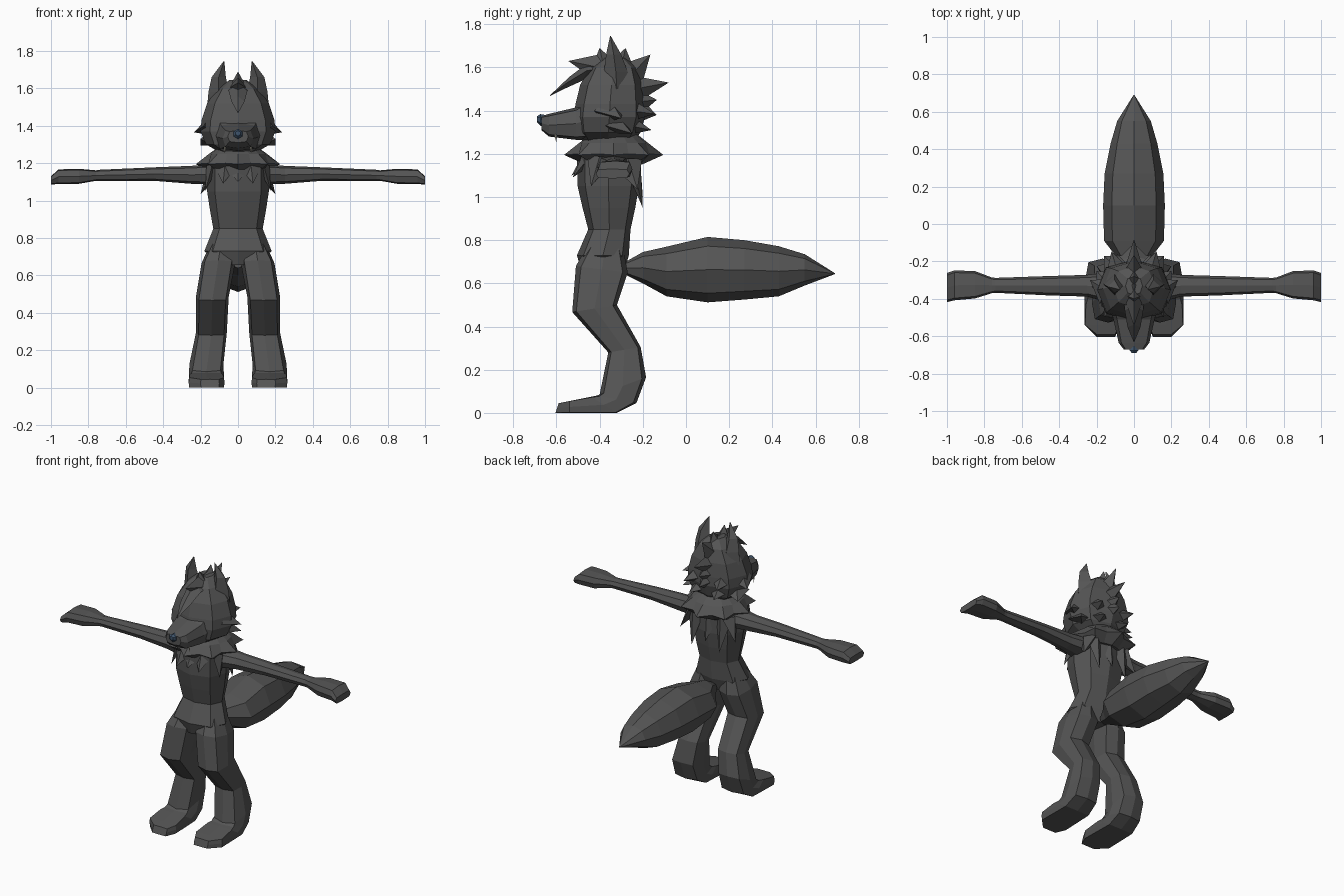
import bpy, bmesh
from math import sin, cos, pi
from mathutils import Vector as V


def material(name, rgb):
    m = bpy.data.materials.new(name)
    m.diffuse_color = (*rgb, 1)
    return m


FUR = material("dark_fur", (0.09, 0.09, 0.09))
NOSE = material("nose_blue", (0.05, 0.09, 0.15))
TOOTH = material("tooth", (0.75, 0.72, 0.6))


def finish(name, bm, mirror=False, mat=FUR):
    bmesh.ops.recalc_face_normals(bm, faces=bm.faces[:])
    me = bpy.data.meshes.new(name)
    bm.to_mesh(me)
    bm.free()
    me.materials.append(mat)
    ob = bpy.data.objects.new(name, me)
    bpy.context.collection.objects.link(ob)
    if mirror:
        ob.modifiers.new("mirror", 'MIRROR').use_mirror_merge = False
    return ob


def bridge(bm, rings):
    """Skin a list of point rings and cap both ends."""
    vs = [[bm.verts.new(p) for p in r] for r in rings]
    n = len(vs[0])
    for a, b in zip(vs, vs[1:]):
        for i in range(n):
            j = (i + 1) % n
            bm.faces.new((a[i], a[j], b[j], b[i]))
    bm.faces.new(vs[0])
    bm.faces.new(vs[-1])


def section(c, u, v, n=8, k=0.75):
    """Ring around c; k sets how boxy the diagonals are."""
    c, u, v = V(c), V(u), V(v)
    pts = []
    for i in range(n):
        a = 2 * pi * i / n
        s = k / 0.7071 if n == 8 and i % 2 else 1
        pts.append(c + u * cos(a) * s + v * sin(a) * s)
    return pts


def loft(name, rings, mirror=False, mat=FUR):
    bm = bmesh.new()
    bridge(bm, rings)
    return finish(name, bm, mirror, mat)


def spikes(name, rows, mirror=False, mat=FUR):
    """Four-sided fur spikes: base, tip, half width, half thickness, width direction."""
    bm = bmesh.new()
    for base, tip, w, t, side in rows:
        d = (V(tip) - V(base)).normalized()
        s = V(side)
        s = (s - d * s.dot(d)).normalized()
        ring = [bm.verts.new(p) for p in section(base, s * w, d.cross(s) * t, 4)]
        top = bm.verts.new(tip)
        for i in range(4):
            bm.faces.new((ring[i], ring[(i + 1) % 4], top))
        bm.faces.new(ring)
    return finish(name, bm, mirror, mat)


X, Y, Z = (1, 0, 0), (0, 1, 0), (0, 0, 1)


def upright(rows, k=0.75):
    return [section((0, y, z), (0, -ry, 0), (rx, 0, 0), 8, k) for z, y, rx, ry in rows]


# torso: z, y, half width, half depth
loft("torso", upright([(1.28, -.36, .10, .10), (1.2, -.36, .165, .145), (1.05, -.36, .165, .142),
                       (.95, -.357, .15, .122), (.85, -.355, .132, .098), (.73, -.385, .18, .12),
                       (.655, -.385, .09, .10)]))

# legs and feet: front y, z, back y, z, inner x, outer x, boxiness
leg = [(-.46, .77, -.29, .76, .03, .15, .75), (-.51, .68, -.27, .65, .015, .195, .8),
       (-.527, .467, -.32, .50, .05, .225, .82), (-.36, .28, -.21, .305, .06, .225, .82),
       (-.40, .085, -.185, .165, .078, .26, .82), (-.415, .08, -.23, .045, .075, .262, .85),
       (-.44, .075, -.32, 0, .075, .264, .93), (-.54, .055, -.54, 0, .072, .264, .97),
       (-.59, .045, -.605, 0, .10, .20, .97)]
loft("leg", [section(((a + b) / 2, (fy + by) / 2, (fz + bz) / 2), (0, (fy - by) / 2, (fz - bz) / 2),
                     ((b - a) / 2, 0, 0), 8, k) for fy, fz, by, bz, a, b, k in leg], mirror=True)

# arms and mitten hands: x, y, z, half depth, half height, boxiness
arm = [(.12, -.34, 1.14, .085, .055, .75), (.25, -.33, 1.138, .058, .048, .75),
       (.45, -.33, 1.142, .052, .036, .75), (.74, -.328, 1.135, .04, .03, .75),
       (.76, -.328, 1.134, .042, .028, .8), (.85, -.325, 1.13, .073, .04, .85),
       (.96, -.328, 1.128, .08, .039, .85), (1.0, -.34, 1.108, .078, .022, .85)]
loft("arm", [section((x, y, z), (0, ry, 0), (0, 0, rz), 8, k) for x, y, z, ry, rz, k in arm], mirror=True)

# tail: y, bottom z, top z, half width
tail = [(-.28, .64, .70, .03), (-.20, .60, .745, .075), (-.09, .54, .77, .16), (.10, .512, .815, .165),
        (.27, .525, .80, .157), (.43, .54, .772, .125), (.55, .59, .735, .09), (.69, .643, .647, .002)]
loft("tail", [section((0, y, (a + b) / 2), (0, 0, (b - a) / 2), (w, 0, 0), 8, .72) for y, a, b, w in tail])

# head: skull, then snout as y, bottom z, top z, half width
loft("skull", upright([(1.26, -.36, .10, .12), (1.30, -.36, .17, .15), (1.37, -.355, .20, .165),
                       (1.43, -.352, .195, .16), (1.52, -.345, .165, .145), (1.60, -.335, .11, .11),
                       (1.645, -.33, .045, .05)]))
snout = [(-.44, 1.265, 1.46, .13), (-.51, 1.265, 1.415, .11), (-.635, 1.28, 1.385, .082),
         (-.67, 1.31, 1.375, .055)]
loft("snout", [section((0, y, (a + b) / 2), (0, 0, (b - a) / 2), (w, 0, 0), 8, .82) for y, a, b, w in snout])
loft("nose", [section((0, y, z), (0, 0, r), (r, 0, 0), 6) for y, z, r in
              [(-.65, 1.355, .025), (-.675, 1.357, .027), (-.69, 1.36, .014)]], mat=NOSE)
spikes("fang", [((.068, -.605, 1.30), (.072, -.60, 1.25), .008, .008, X)], True, TOOTH)

# ears: z, x, y, half width, half depth
loft("ear", [section((x, y, z), (0, d, 0), (w, 0, 0), 4) for z, x, y, w, d in
             [(1.50, .105, -.32, .06, .065), (1.58, .103, -.325, .055, .055),
              (1.66, .103, -.335, .038, .035), (1.745, .075, -.35, .002, .002)]], mirror=True)

# cheek fur, swept outwards and back
spikes("cheek_fur", [((.14, -.36, 1.40), (.235, -.30, 1.365), .055, .08, Z),
                     ((.14, -.32, 1.33), (.20, -.25, 1.295), .04, .08, Z),
                     ((.09, -.25, 1.40), (.12, -.145, 1.385), .05, .06, Z),
                     ((.07, -.25, 1.33), (.09, -.16, 1.31), .04, .06, Z)], True)

# hair: forelock, then a crest of spikes down to the nape
lock = [(-.34, 1.605, .06, .05), (-.46, 1.585, .05, .045), (-.55, 1.53, .035, .028), (-.63, 1.47, .002, .002)]
loft("forelock", [section((0, y, z), (0, .4 * t, t), (w, 0, 0), 4) for y, z, w, t in lock])
crest = [(-.40, 1.60, -.545, 1.63), (-.38, 1.60, -.40, 1.69), (-.30, 1.60, -.28, 1.69), (-.25, 1.57, -.165, 1.66),
         (-.24, 1.50, -.08, 1.53), (-.23, 1.44, -.135, 1.45), (-.23, 1.40, -.135, 1.38)]
spikes("hair_crest", [((0, a, b), (0, c, d), .05, .065, X) for a, b, c, d in crest])

# neck ruff: flared collar with a zigzag rim
def rim(z, rx, ry, zv=None, shrink=1, n=16):
    out = []
    for i in range(n):
        a, odd = 2 * pi * i / n, i % 2
        s = shrink if odd else 1
        out.append((rx * s * sin(a), -.335 - ry * s * cos(a), zv if odd and zv else z))
    return out


loft("neck_ruff", [rim(1.29, .10, .11), rim(1.25, .155, .16), rim(1.195, .225, .23, 1.20, .78),
                   rim(1.15, .14, .13)])

# chest, shoulder and back tufts lying on the body
spikes("body_tufts", [((.07, -.46, 1.17), (.08, -.525, 1.09), .05, .03, X),
                      ((.13, -.27, 1.16), (.20, -.225, 1.035), .07, .04, Y),
                      ((.10, -.25, 1.16), (.10, -.20, .95), .055, .04, X),
                      ((.14, -.40, 1.18), (.175, -.44, 1.05), .06, .03, Y)], True)
spikes("centre_tufts", [((0, -.25, 1.15), (0, -.20, 1.0), .06, .04, X),
                        ((0, -.46, 1.17), (0, -.53, 1.10), .06, .03, X)])
